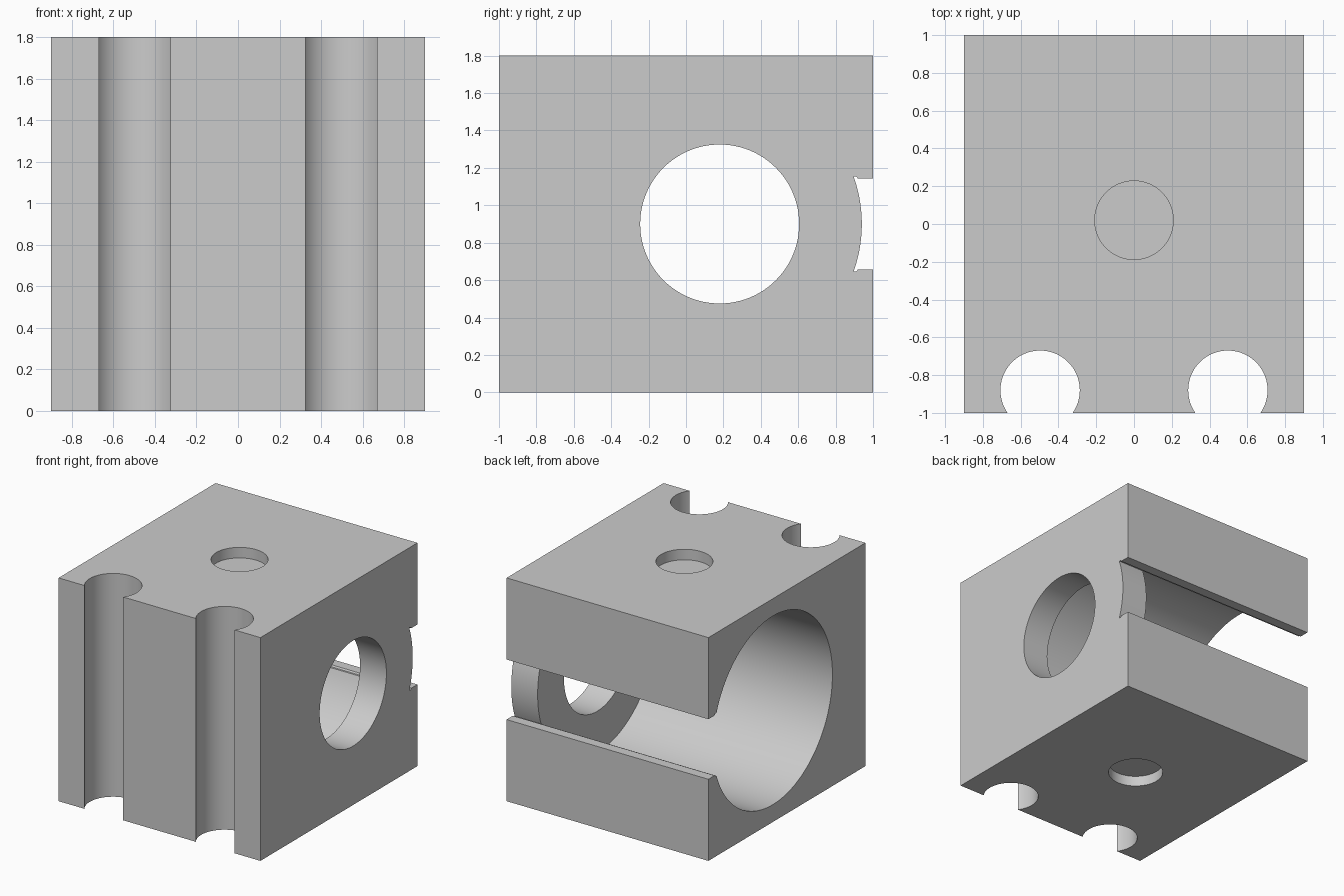
import bpy, bmesh
from math import sin, cos, asin, pi
from mathutils import Matrix

if "Cube" in bpy.data.objects:
    bpy.data.objects.remove(bpy.data.objects["Cube"])

grey = bpy.data.materials.new("plain grey")
grey.use_nodes = True
colour = (0.6, 0.6, 0.6, 1)
grey.diffuse_color = colour
grey.node_tree.nodes["Principled BSDF"].inputs["Base Color"].default_value = colour

# Shared bore axis and sizes
BORE_Y, BORE_Z, BORE_R = 0.18, 0.9, 0.76
WALL_X = 0.665


def make_object(name, bm):
    bmesh.ops.recalc_face_normals(bm, faces=bm.faces)
    mesh = bpy.data.meshes.new(name)
    bm.to_mesh(mesh)
    bm.free()
    mesh.materials.append(grey)
    obj = bpy.data.objects.new(name, mesh)
    bpy.context.collection.objects.link(obj)
    return obj


def cylinder(name, centre, radius, depth, along_x=False):
    bm = bmesh.new()
    turn = Matrix.Rotation(pi / 2, 4, "Y") if along_x else Matrix()
    bmesh.ops.create_cone(bm, cap_ends=True, segments=96, radius1=radius, radius2=radius,
                          depth=depth, matrix=Matrix.Translation(centre) @ turn)
    return make_object(name, bm)


def bore_and_slot():
    """Large bore stopping at the end wall, joined to a slot that runs right through."""
    bm = bmesh.new()
    lip = 0.254
    a = asin(lip / BORE_R)

    def arc(start, end, n):
        angles = [start + (end - start) * i / n for i in range(n + 1)]
        return [(BORE_Y + BORE_R * cos(t), BORE_Z + BORE_R * sin(t)) for t in angles]

    long_arc = arc(a, 2 * pi - a, 108)
    short_arc = arc(-a, a, 20)[1:-1]
    half = 0.242
    mouth = [(0.912, -lip), (0.92, -half), (1.1, -half), (1.1, half), (0.92, half), (0.912, lip)]
    mouth = [(y, BORE_Z + dz) for y, dz in mouth]

    def ring(x, points):
        return [bm.verts.new((x, y, z)) for y, z in points]

    def bridge(r1, r2):
        n = len(r1)
        for i in range(n):
            j = (i + 1) % n
            bm.faces.new((r1[i], r1[j], r2[j], r2[i]))

    mid_long, mid_short, mid_mouth = (ring(WALL_X, p) for p in (long_arc, short_arc, mouth))
    near = ring(-1, long_arc + mouth)
    far = ring(1, [long_arc[-1]] + mouth + [long_arc[0]] + short_arc[::-1])
    bridge(near, mid_long + mid_mouth)
    bridge([mid_long[-1]] + mid_mouth + [mid_long[0]] + mid_short[::-1], far)
    for cap in (near, far, mid_long + mid_short):
        bm.faces.new(cap)
    return make_object("bore_and_slot_cutter", bm)


# Block
bm = bmesh.new()
bmesh.ops.create_cube(bm, size=1, matrix=Matrix.Translation((0, 0, 0.9)) @ Matrix.Diagonal((1.8, 2, 1.8, 1)))
block = make_object("housing_block", bm)

# Bore, end-wall hole, blind round recesses and front grooves
cutters = [
    bore_and_slot(),
    cylinder("end_hole_cutter", (0.8, BORE_Y, BORE_Z), 0.425, 0.6, along_x=True),
    cylinder("top_recess_cutter", (0, 0.02, 1.815), 0.208, 0.2),
    cylinder("bottom_recess_cutter", (0, 0.02, -0.015), 0.208, 0.2),
]
for side in (-1, 1):
    cutters.append(cylinder("groove_cutter", (side * 0.497, -0.88, 0.9), 0.21, 2.2))

bpy.context.view_layer.objects.active = block
for cutter in cutters:
    mod = block.modifiers.new(cutter.name, "BOOLEAN")
    mod.operation = "DIFFERENCE"
    mod.solver = "EXACT"
    mod.object = cutter
    bpy.ops.object.modifier_apply(modifier=mod.name)
    bpy.data.objects.remove(cutter)

# Smooth the curved walls, keep the edges crisp
bpy.ops.object.select_all(action="DESELECT")
block.select_set(True)
bpy.ops.object.shade_smooth_by_angle(angle=pi / 6)
